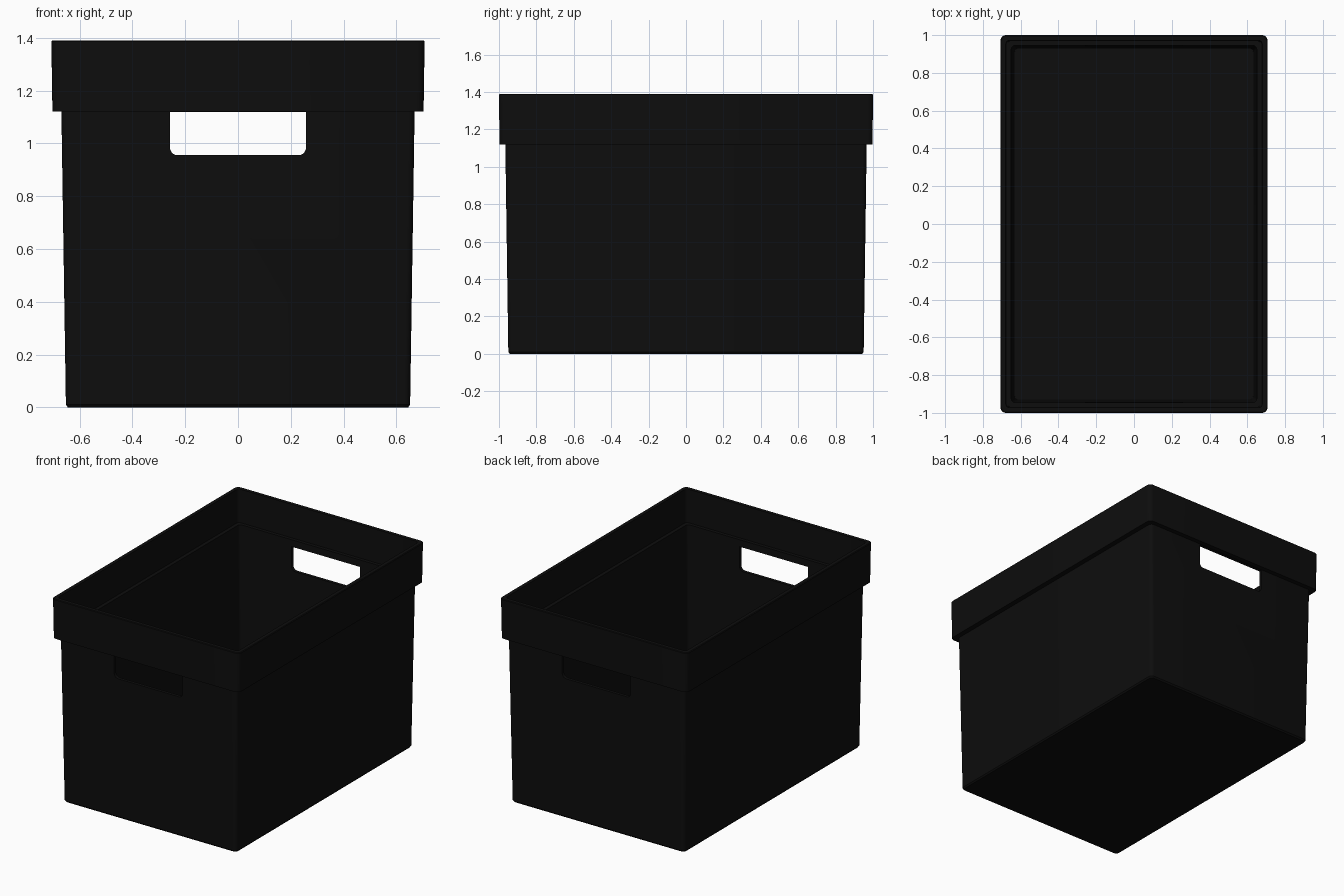
import bpy, bmesh, math

if "Cube" in bpy.data.objects:
    bpy.data.objects.remove(bpy.data.objects["Cube"], do_unlink=True)

black = bpy.data.materials.new("black plastic")
black.use_nodes = True
colour = (0.004, 0.004, 0.004, 1)
black.diffuse_color = colour
black.node_tree.nodes["Principled BSDF"].inputs["Base Color"].default_value = colour


def rounded_rect(hx, hy, r, steps=5):
    """Counter-clockwise outline of a rectangle with rounded corners."""
    points = []
    for i, (sx, sy) in enumerate([(1, 1), (-1, 1), (-1, -1), (1, -1)]):
        for k in range(steps + 1):
            a = math.pi / 2 * (i + k / steps)
            points.append((sx * (hx - r) + r * math.cos(a),
                           sy * (hy - r) + r * math.sin(a)))
    return points


def loft(name, rings):
    """Skin a stack of closed rings and cap both ends."""
    bm = bmesh.new()
    loops = [[bm.verts.new(p) for p in ring] for ring in rings]
    for low, high in zip(loops, loops[1:]):
        for i in range(len(low)):
            j = (i + 1) % len(low)
            bm.faces.new((low[i], low[j], high[j], high[i]))
    bm.faces.new(loops[0][::-1])
    bm.faces.new(loops[-1])
    bmesh.ops.recalc_face_normals(bm, faces=bm.faces)
    mesh = bpy.data.meshes.new(name)
    bm.to_mesh(mesh)
    bm.free()
    mesh.materials.append(black)
    obj = bpy.data.objects.new(name, mesh)
    bpy.context.collection.objects.link(obj)
    return obj


# Moulded box: up the outside, over the rim, down the inside to the floor
# (half width, half depth, corner radius, height)
profile = [
    (0.645, 0.942, 0.020, 0.0),
    (0.652, 0.950, 0.025, 0.010),
    (0.669, 0.966, 0.025, 1.12),     # under the rim
    (0.703, 0.997, 0.030, 1.12),
    (0.707, 1.000, 0.030, 1.386),
    (0.703, 0.996, 0.027, 1.39),     # rim top
    (0.679, 0.972, 0.020, 1.39),
    (0.675, 0.968, 0.020, 1.165),    # inner ledge
    (0.650, 0.945, 0.020, 1.165),
    (0.632, 0.930, 0.020, 0.02),     # floor
]
box = loft("storage_box", [[(x, y, z) for x, y in rounded_rect(hx, hy, r)]
                           for hx, hy, r, z in profile])

# Handle openings: one rounded slot cut through both end walls
slot_low, slot_high = 0.955, 1.118
half, mid = (slot_high - slot_low) / 2, (slot_high + slot_low) / 2
outline = [(x, mid + z if z < 0 else slot_high if abs(z) > half / 2 else mid + z)
           for x, z in rounded_rect(0.258, half, 0.03)]
# square upper corners, round lower ones
outline = [(math.copysign(0.258, x), z) if z == slot_high else (x, z)
           for x, z in outline]
clean = []
for p in outline:
    if p not in clean:
        clean.append(p)
cutter = loft("handle_cutter", [[(x, y, z) for x, z in clean] for y in (-1.2, 1.2)])
cutter.hide_render = True

cut = box.modifiers.new("handle openings", 'BOOLEAN')
cut.operation = 'DIFFERENCE'
cut.solver = 'EXACT'
cut.object = cutter

bpy.ops.object.select_all(action='DESELECT')
box.select_set(True)
bpy.context.view_layer.objects.active = box
bpy.ops.object.modifier_apply(modifier=cut.name)
bpy.data.objects.remove(cutter, do_unlink=True)
bpy.ops.object.shade_smooth_by_angle(angle=math.radians(30))
